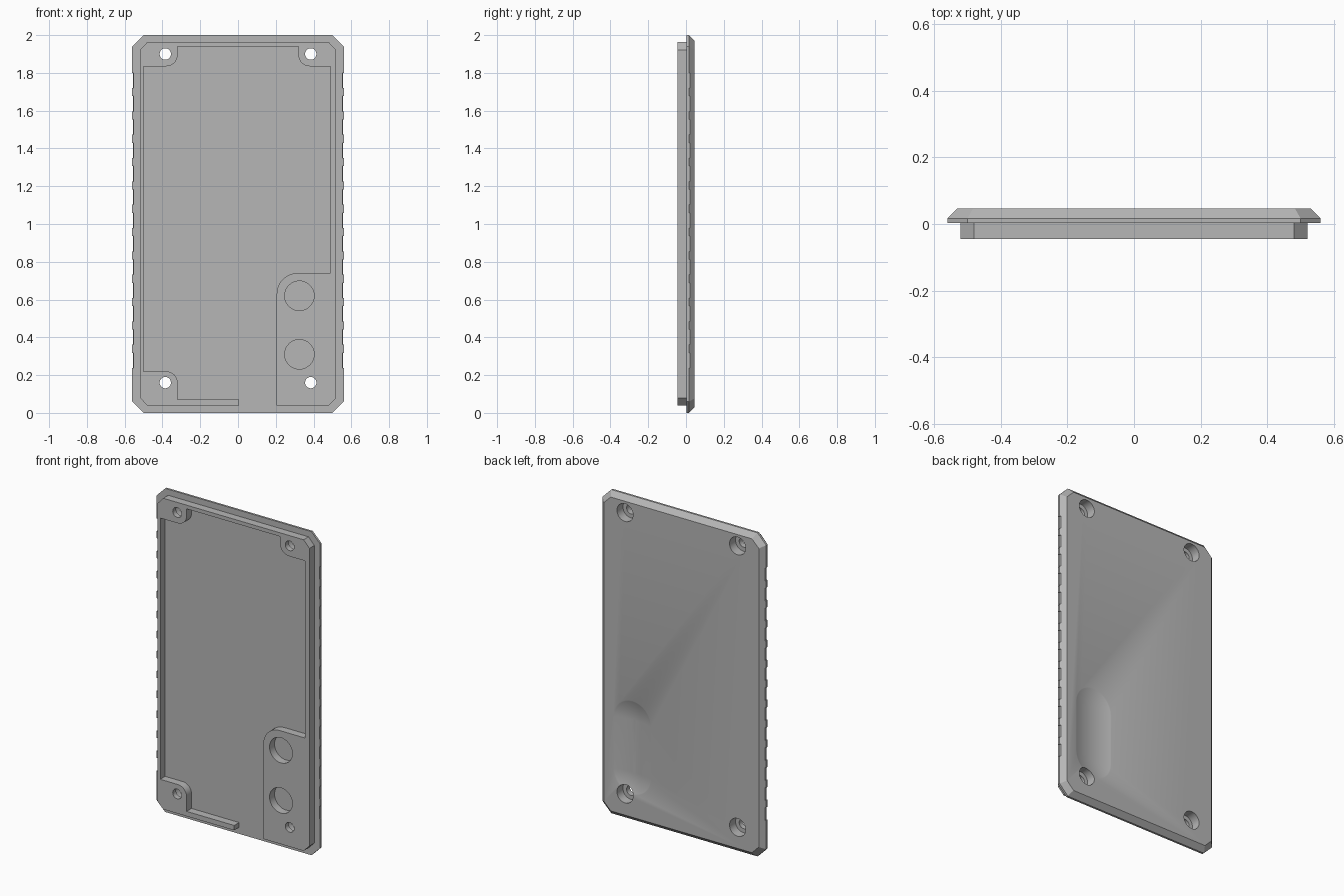
import bpy, bmesh
from math import sin, cos, pi, radians

if "Cube" in bpy.data.objects:
    bpy.data.objects.remove(bpy.data.objects["Cube"])

grey = bpy.data.materials.new("plain grey")
grey.use_nodes = True
colour = (0.47, 0.47, 0.47, 1)
grey.diffuse_color = colour
grey.node_tree.nodes["Principled BSDF"].inputs["Base Color"].default_value = colour

FRONT, EDGE, BACK, LIP = 0.003, 0.016, 0.046, -0.045


def loft(name, rings):
    """Solid through matching (outline, y) rings, with flat end caps."""
    bm = bmesh.new()
    loops = [[bm.verts.new((x, y, z)) for x, z in pts] for pts, y in rings]
    n = len(loops[0])
    for a, b in zip(loops, loops[1:]):
        for i in range(n):
            j = (i + 1) % n
            bm.faces.new((a[i], a[j], b[j], b[i]))
    bm.faces.new(loops[0])
    bm.faces.new(loops[-1][::-1])
    bmesh.ops.recalc_face_normals(bm, faces=bm.faces)
    mesh = bpy.data.meshes.new(name)
    bm.to_mesh(mesh)
    bm.free()
    mesh.materials.append(grey)
    obj = bpy.data.objects.new(name, mesh)
    bpy.context.collection.objects.link(obj)
    return obj


def arc(cx, cz, r, start, end, steps=10):
    angles = [radians(start + (end - start) * i / steps) for i in range(steps + 1)]
    return [(cx + r * cos(a), cz + r * sin(a)) for a in angles]


def circle(cx, cz, r, n=40):
    return arc(cx, cz, r, 0, 360, n)[:-1]


def octagon(hx, hz, c):
    corners = [(hx - c, -hz), (hx, c - hz), (hx, hz - c), (hx - c, hz)]
    return [(x, z + 1) for x, z in corners + [(-x, -z) for x, z in corners]]


def capsule(r):
    return arc(0.335, 0.62, r, 0, 180, 16) + arc(0.335, 0.30, r, 180, 360, 16)


def combine(target, tool, operation):
    mod = target.modifiers.new("combine", "BOOLEAN")
    mod.operation = operation
    mod.solver = "EXACT"
    mod.object = tool
    bpy.context.view_layer.objects.active = target
    bpy.ops.object.modifier_apply(modifier=mod.name)
    bpy.data.objects.remove(tool)


# Outer plate with a bevelled back
plate = loft("back_cover", [(octagon(0.56, 1.0, 0.06), FRONT),
                            (octagon(0.56, 1.0, 0.06), EDGE),
                            (octagon(0.53, 0.97, 0.047), BACK)])

# Raised lip with screw corners and the lower block, open at the bottom
outline = [(0.005, 0.04), (-0.48, 0.04), (-0.52, 0.08), (-0.52, 1.92),
           (-0.48, 1.963), (0.48, 1.963), (0.52, 1.92), (0.52, 0.08),
           (0.48, 0.04), (0.205, 0.04)]
outline += arc(0.315, 0.63, 0.11, 180, 90)
outline += [(0.49, 0.74), (0.49, 1.835)]
outline += arc(0.38, 1.895, 0.06, 270, 180) + [(0.32, 1.94), (-0.32, 1.94)]
outline += arc(-0.38, 1.895, 0.06, 0, -90) + [(-0.5, 1.835), (-0.5, 0.22)]
outline += arc(-0.38, 0.16, 0.06, 90, 0) + [(-0.32, 0.07), (0.005, 0.07)]
combine(plate, loft("lip", [(outline, LIP), (outline, FRONT + 0.006)]), "UNION")

# Two round pockets in the lower block
for z in (0.31, 0.62):
    pocket = circle(0.325, z, 0.078)
    combine(plate, loft("pocket", [(pocket, -0.1), (pocket, FRONT + 0.001)]), "DIFFERENCE")

# Shallow finger dent on the back
depth, radius = 0.02, 0.13
dent = [(capsule(radius * t), BACK - depth * (1 - t * t))
        for t in (0.1, 0.25, 0.4, 0.55, 0.7, 0.85, 0.95, 1.08)]
combine(plate, loft("dent", dent), "DIFFERENCE")

# Screw holes, counterbored from the back
for x in (-0.385, 0.385):
    for z in (0.16, 1.9):
        small, wide = circle(x, z, 0.03, 32), circle(x, z, 0.055, 32)
        hole = [(small, -0.1), (small, -0.012), (wide, -0.012), (wide, 0.1)]
        combine(plate, loft("screw_hole", hole), "DIFFERENCE")

# Row of grip notches down both sides
for side in (-1, 1):
    for i in range(13):
        top = 1.8 - i * 0.1235
        notch = [(side * x, z) for x, z in
                 ((0.554, top), (0.6, top), (0.6, top - 0.08), (0.554, top - 0.08))]
        combine(plate, loft("notch", [(notch, -0.02), (notch, 0.021)]), "DIFFERENCE")

bpy.ops.object.select_all(action="DESELECT")
plate.select_set(True)
bpy.context.view_layer.objects.active = plate
bpy.ops.object.shade_smooth_by_angle(angle=radians(30))
